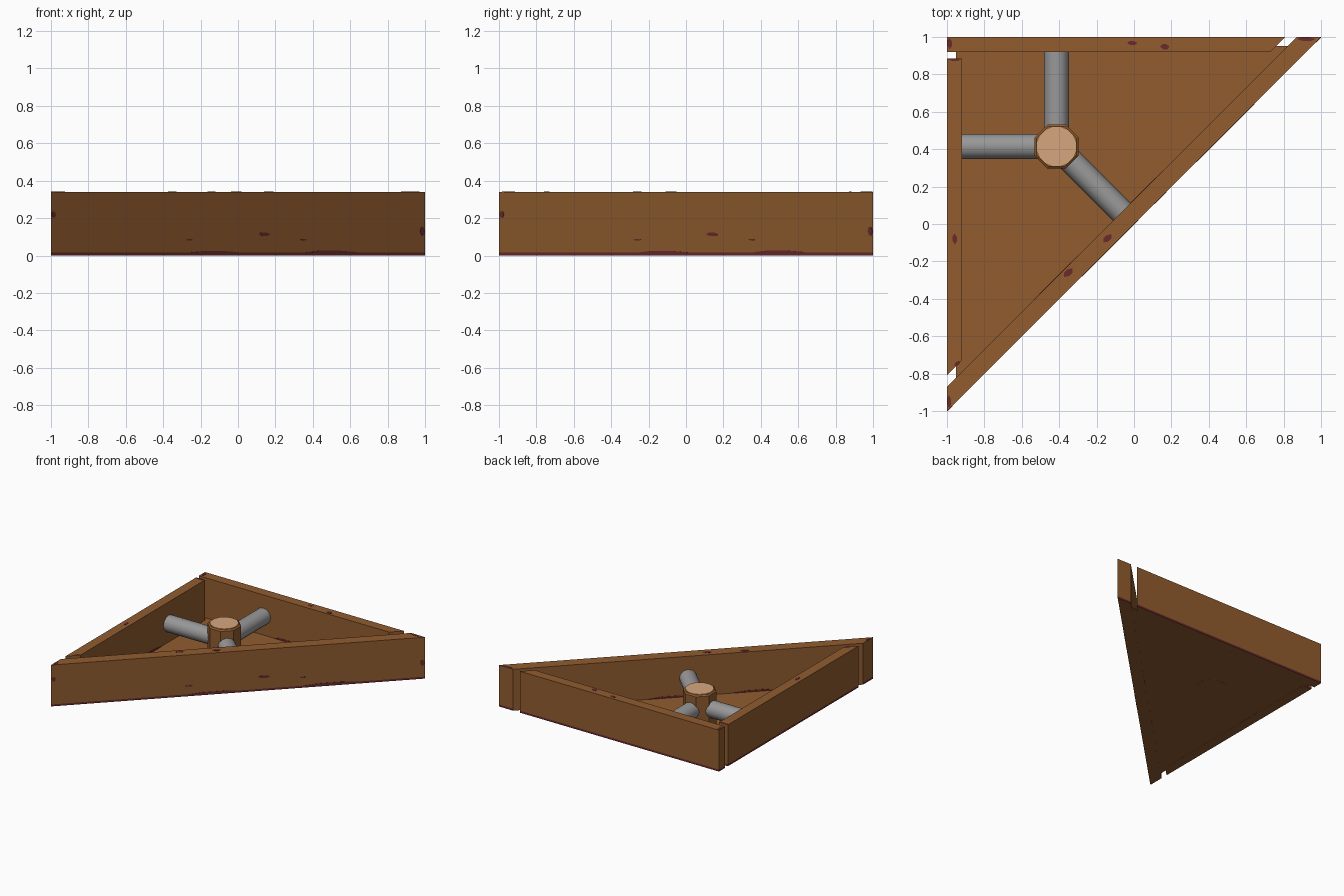
import bpy, bmesh, math
from mathutils import Vector, Matrix

if "Cube" in bpy.data.objects:
    bpy.data.objects.remove(bpy.data.objects["Cube"])

def srgb(r, g, b):
    f = lambda c: c / 12.92 if c <= 0.04045 else ((c + 0.055) / 1.055) ** 2.4
    return (f(r / 255), f(g / 255), f(b / 255), 1)

def material(name, *rgb):
    m = bpy.data.materials.new(name)
    m.diffuse_color = srgb(*rgb)
    m.use_nodes = True
    m.node_tree.nodes["Principled BSDF"].inputs["Base Color"].default_value = m.diffuse_color
    return m

WOOD = material("brown wood", 145, 92, 47)
STAIN = material("dark red stain", 106, 42, 44)
TAN = material("cut end tan", 214, 166, 126)
STEEL = material("grey metal", 152, 152, 152)

H = 0.34             # wall height
HUB = Vector((-0.414, 0.414, 0))

def finish(name, bm, *mats):
    bmesh.ops.recalc_face_normals(bm, faces=bm.faces)
    me = bpy.data.meshes.new(name)
    bm.to_mesh(me)
    bm.free()
    ob = bpy.data.objects.new(name, me)
    bpy.context.collection.objects.link(ob)
    for m in mats:
        me.materials.append(m)
    return ob

def loft(bm, rings):
    """Solid from stacked rings of points; returns nothing, caps both ends."""
    vs = [[bm.verts.new(p) for p in r] for r in rings]
    n = len(vs[0])
    for a, b in zip(vs, vs[1:]):
        for i in range(n):
            j = (i + 1) % n
            bm.faces.new((a[i], a[j], b[j], b[i]))
    bm.faces.new(vs[0][::-1])
    bm.faces.new(vs[-1])

def prism(name, outline, levels, *mats):
    bm = bmesh.new()
    loft(bm, [[(x, y, z) for x, y in outline] for z in levels])
    return finish(name, bm, *mats)

# walls: stained along the bottom of the outward sides
walls = {
    "back_wall": [(-1, 0.92), (0.73, 0.92), (0.81, 1), (-1, 1)],
    "left_wall": [(-1, -0.81), (-0.92, -0.73), (-0.92, 0.885), (-1, 0.885)],
    "diagonal_wall": [(-1, -1), (1, 1), (0.87, 1), (-1, -0.87)],
}
for name, outline in walls.items():
    ob = prism(name, outline, (0, 0.016, H), WOOD, STAIN)
    for p in ob.data.polygons:
        outward = p.normal.dot(p.center - HUB) > 0
        if p.center.z < 0.016 and abs(p.normal.z) < 0.5 and p.center.z > 0.001 and outward:
            p.material_index = 1

# thin floor panel
prism("floor", [(-0.95, -0.88), (0.88, 0.95), (-0.95, 0.95)], (0.001, 0.01), WOOD)

# octagonal hub with a chamfered rim and pale end
def ring(r, z, n=8):
    return [(HUB.x + r * math.cos(math.tau * (i + 0.5) / n),
             HUB.y + r * math.sin(math.tau * (i + 0.5) / n), z) for i in range(n)]

bm = bmesh.new()
loft(bm, [ring(0.127, 0), ring(0.127, 0.29), ring(0.115, 0.299)])
finish("hub", bm, WOOD)
bm = bmesh.new()
loft(bm, [ring(0.106, 0.29, 16), ring(0.106, 0.303, 16)])
finish("hub_end", bm, TAN)

# three round spokes running from the hub into the walls
for name, ang, end in (("spoke_back", 90, 0.52), ("spoke_left", 180, 0.52),
                       ("spoke_diagonal", -45, 0.51)):
    d = Vector((math.cos(math.radians(ang)), math.sin(math.radians(ang)), 0))
    s = Vector((-d.y, d.x, 0))
    base = HUB + Vector((0, 0, 0.165))
    bm = bmesh.new()
    loft(bm, [[base + d * t + s * 0.067 * math.cos(math.tau * i / 12)
               + Vector((0, 0, 0.067 * math.sin(math.tau * i / 12))) for i in range(12)]
              for t in (0.06, end)])
    ob = finish(name, bm, STEEL)
    for p in ob.data.polygons:
        p.use_smooth = len(p.vertices) == 4

# small stain marks: thin six-sided plates on wall surfaces
def mark(bm, centre, u, v, a, b):
    c, u, v = Vector(centre), Vector(u).normalized(), Vector(v).normalized()
    n = u.cross(v) * 0.002
    pts = [(-a, 0), (-a / 3, -b), (a / 2, -b), (a, 0), (a / 3, b), (-a / 2, b)]
    loft(bm, [[c + u * x + v * y + n * k for x, y in pts] for k in (-1, 1)])

X, Y, Z, D, N = (1, 0, 0), (0, 1, 0), (0, 0, 1), (1, 1, 0), (-1, 1, 0)
bm = bmesh.new()
for x, y, u, v, a, b in ((-0.01, 0.967, X, Y, 0.028, 0.01), (0.165, 0.947, X, Y, 0.025, 0.014),
                         (-0.352, -0.26, D, N, 0.032, 0.016), (-0.142, -0.077, D, N, 0.03, 0.015),
                         (-0.958, -0.08, Y, X, 0.03, 0.011), (0.92, 0.988, X, Y, 0.05, 0.01),
                         (-0.96, 0.878, X, Y, 0.035, 0.006), (-0.945, -0.745, D, N, 0.02, 0.008),
                         (-0.985, 0.965, Y, X, 0.03, 0.012), (-0.988, -0.95, Y, X, 0.035, 0.01)):
    mark(bm, (x, y, H), u, v, a, b)
for t, z, a, b in ((0.14, 0.114, 0.045, 0.01), (-0.26, 0.084, 0.028, 0.005),
                   (0.35, 0.085, 0.025, 0.004), (-0.985, 0.22, 0.018, 0.016),
                   (0.985, 0.13, 0.018, 0.022), (0.5, 0.018, 0.2, 0.008),
                   (-0.12, 0.016, 0.2, 0.008)):
    mark(bm, (t, t, z), D, Z, a, b)
# stains along the inner foot of the walls
for t in (0.1, -0.35):
    mark(bm, (t - 0.065, t + 0.065, 0.012), D, Z, 0.17, 0.012)
mark(bm, (-0.2, 0.92, 0.012), X, Z, 0.12, 0.012)
mark(bm, (-0.92, 0.2, 0.012), Y, Z, 0.12, 0.012)
finish("stain_marks", bm, STAIN)
